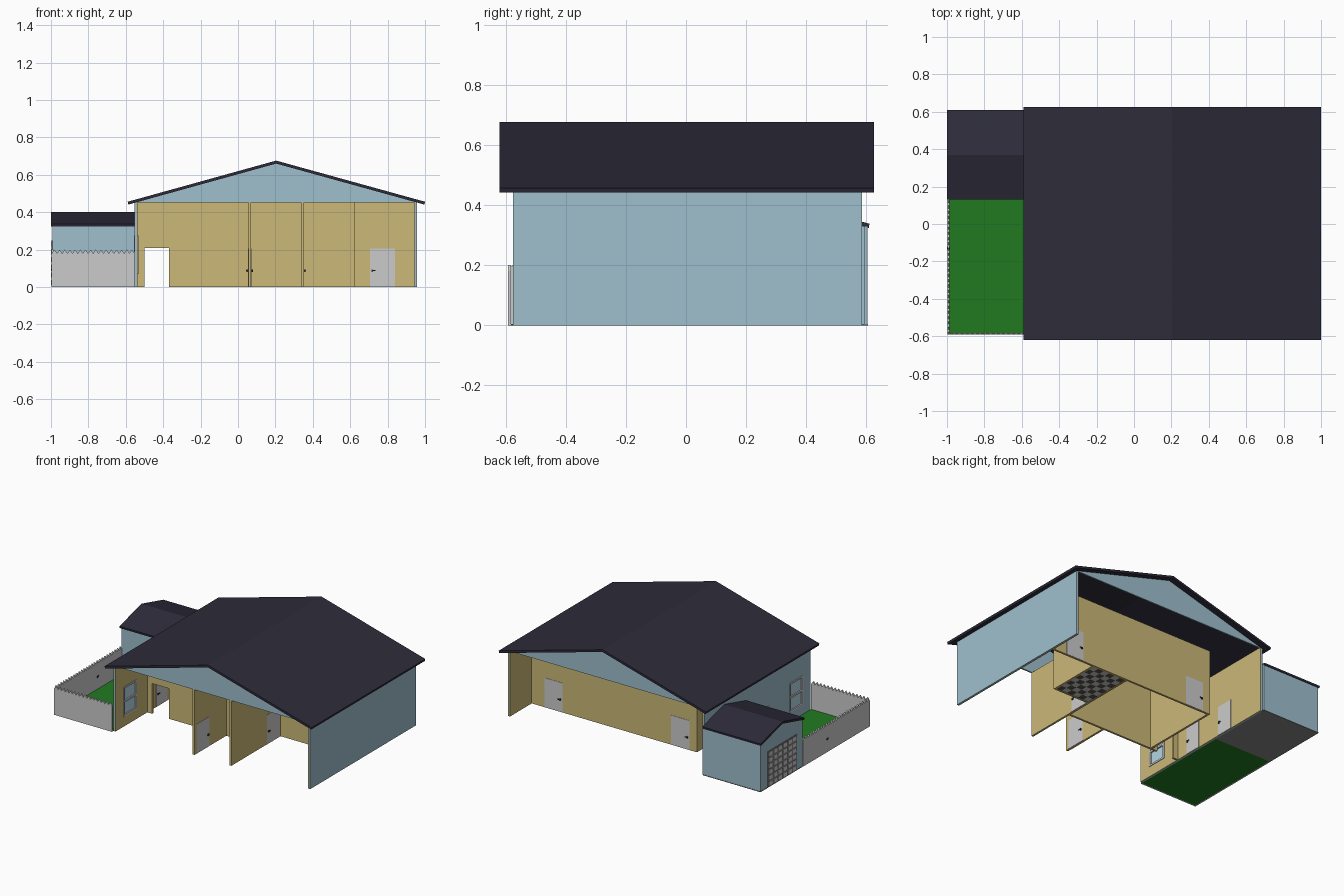
import bpy, bmesh

if "Cube" in bpy.data.objects:
    bpy.data.objects.remove(bpy.data.objects["Cube"])


def material(name, hexcode):
    rgb = [int(hexcode[i:i + 2], 16) / 255 for i in (0, 2, 4)]
    lin = [c / 12.92 if c < 0.04 else ((c + 0.055) / 1.055) ** 2.4 for c in rgb]
    m = bpy.data.materials.new(name)
    m.use_nodes = True
    m.diffuse_color = (*lin, 1)
    m.node_tree.nodes["Principled BSDF"].inputs["Base Color"].default_value = (*lin, 1)
    return m


BLUE = material("pale blue siding", "9fbfce")
TAN = material("tan plaster", "cbb878")
ROOF = material("dark slate roof", "2d2b39")
GREY = material("light grey paint", "cbcbcb")
LAWN = material("green lawn", "217a21")
METAL = material("dark metal", "3a3a3e")
GLASS = material("window glass", "b4d6e6")
CONCRETE = material("mid grey concrete", "858585")
TILE = material("dark tile", "5a5448")


def finish(name, bm, *mats):
    bmesh.ops.recalc_face_normals(bm, faces=bm.faces)
    mesh = bpy.data.meshes.new(name)
    bm.to_mesh(mesh)
    bm.free()
    for m in mats:
        mesh.materials.append(m)
    ob = bpy.data.objects.new(name, mesh)
    bpy.context.collection.objects.link(ob)
    return ob


def prism(name, pts, axis, a, b, mat):
    """Extrude a (horizontal, z) profile from a to b along x or y."""
    bm = bmesh.new()
    place = (lambda h, z, d: (d, h, z)) if axis == "x" else (lambda h, z, d: (h, d, z))
    face = bm.faces.new([bm.verts.new(place(h, z, a)) for h, z in pts])
    new = bmesh.ops.extrude_face_region(bm, geom=[face])["geom"]
    shift = (b - a, 0, 0) if axis == "x" else (0, b - a, 0)
    bmesh.ops.translate(bm, vec=shift, verts=[g for g in new if isinstance(g, bmesh.types.BMVert)])
    return finish(name, bm, mat)


def box(name, x, y, z, mat):
    pts = [(x[0], z[0]), (x[1], z[0]), (x[1], z[1]), (x[0], z[1])]
    return prism(name, pts, "y", y[0], y[1], mat)


def slab(name, axis, pos, half, span, z, mat):
    """Upright panel centred on pos along its axis."""
    depth = (pos - half, pos + half)
    if axis == "x":
        return box(name, depth, span, z, mat)
    return box(name, span, depth, z, mat)


def door(name, axis, pos, a, b, knob_low=True, half=0.009):
    slab(name, axis, pos, half, (a, b), (0.001, 0.205), GREY)
    k = a + 0.014 if knob_low else b - 0.014
    s = 1 if knob_low else -1
    slab(name + "_knob", axis, pos, half + 0.008, (k - 0.004, k + 0.004), (0.081, 0.093), METAL)
    for side in (-1, 1):
        lever = sorted((k, k + s * 0.016))
        slab(name + "_lever", axis, pos + side * (half + 0.007), 0.002, lever, (0.085, 0.091), METAL)


H = 0.455           # wall height
T = 0.007           # half thickness of inner walls
FRONT, BACK = -0.575, 0.585

# Side walls: blue outside, tan inside
for name, outer, mid, inner in (("right", 0.957, 0.947, 0.941), ("left", -0.553, -0.543, -0.537)):
    openings = [] if name == "right" else [(-0.49, -0.345)]
    for layer, mat, x in (("siding", BLUE, sorted((outer, mid))), ("plaster", TAN, sorted((mid, inner)))):
        y = FRONT
        for a, b in openings:
            box(f"{name}_wall_{layer}", x, (y, a), (0, H), mat)
            box(f"{name}_wall_{layer}_sill", x, (a, b), (0, 0.07), mat)
            box(f"{name}_wall_{layer}_head", x, (a, b), (0.275, H), mat)
            y = b
        box(f"{name}_wall_{layer}", x, (y, BACK), (0, H), mat)

# Gables and main roof
for name, y in (("front_gable", FRONT), ("back_gable", BACK - 0.01)):
    prism(name, [(-0.553, H - 0.003), (0.957, H - 0.003), (0.202, 0.662)], "y", y, y + 0.01, BLUE)
prism("main_roof", [(-0.59, 0.456), (0.204, 0.676), (1.0, 0.456), (0.996, 0.441),
                    (0.204, 0.660), (-0.586, 0.441)], "y", -0.62, 0.625, ROOF)

# Inner walls
slab("rear_wall", "y", 0.34, T, (-0.327, 0.941), (0, H), TAN)
slab("hall_wall", "x", -0.32, T, (-0.22, 0.34), (0, H), TAN)
slab("front_partition_wall", "x", 0.062, T, (FRONT, -0.22), (0, H), TAN)
slab("centre_wall", "x", 0.345, T, (FRONT, 0.34), (0, H), TAN)
slab("washroom_front_wall", "y", -0.03, T, (0.345, 0.622), (0, H), TAN)
slab("washroom_side_wall", "x", 0.615, T, (-0.03, 0.34), (0, H), TAN)

# Cross wall with an open doorway
slab("cross_wall", "y", -0.22, T, (-0.37, 0.345), (0, H), TAN)
slab("cross_wall_jamb", "y", -0.22, T, (-0.54, -0.50), (0, H), TAN)
slab("cross_wall_head", "y", -0.22, T, (-0.50, -0.37), (0.21, H), TAN)

# Doors
door("rear_right_door", "y", 0.34, 0.705, 0.84)
door("rear_left_door", "y", 0.34, -0.27, -0.13)
door("front_room_door", "x", 0.062, -0.55, -0.415, False)
door("centre_door", "x", 0.345, -0.185, -0.045)
door("lawn_door", "x", -0.545, -0.13, -0.01, True, 0.010)
door("shed_door", "x", -0.545, 0.175, 0.30, True, 0.010)

# Sash window
wx = -0.545
slab("window_glass", "x", wx, 0.003, (-0.49, -0.345), (0.07, 0.275), GLASS)
for y in (-0.49, -0.357):
    slab("window_stile", "x", wx, 0.012, (y, y + 0.012), (0.07, 0.275), GREY)
for z in (0.07, 0.167, 0.263):
    slab("window_rail", "x", wx, 0.012, (-0.49, -0.345), (z, z + 0.012), GREY)

# Checkered washroom floor
nx, ny = 6, 8
bm = bmesh.new()
bmesh.ops.create_grid(bm, x_segments=nx, y_segments=ny, size=0.5)
for f in bm.faces:
    c = f.calc_center_median()
    f.material_index = (int((c.x + 0.5) * nx) + int((c.y + 0.5) * ny)) % 2
floor = finish("washroom_floor", bm, GREY, TILE)
floor.scale = (0.262, 0.356, 1)
floor.location = (0.481, 0.155, 0.002)

# Lawn and shed floor
box("lawn", (-0.99, -0.553), (-0.582, 0.135), (0, 0.004), LAWN)
box("shed_floor", (-0.995, -0.553), (0.135, 0.605), (0, 0.004), CONCRETE)

# Shed walls and roof
prism("shed_gable_wall", [(0.14, 0.004), (0.603, 0.004), (0.603, 0.327), (0.371, 0.388), (0.14, 0.327)],
      "x", -0.993, -0.983, BLUE)
box("shed_front_wall", (-0.99, -0.553), (0.14, 0.15), (0.004, 0.328), BLUE)
box("shed_back_wall", (-0.99, -0.55), (0.593, 0.603), (0.004, 0.328), BLUE)
prism("shed_roof", [(0.13, 0.338), (0.37, 0.402), (0.61, 0.338), (0.608, 0.324),
                    (0.37, 0.387), (0.132, 0.324)], "x", -1.0, -0.553, ROOF)

# Paneled shed garage door
y0, y1, top = 0.205, 0.525, 0.25
box("garage_door", (-0.996, -0.99), (y0, y1), (0.004, top), CONCRETE)
cols, rows = 6, 6
cw, rh = (y1 - y0) / cols, (top - 0.004) / rows
for i in range(cols):
    for j in range(rows):
        y, z = y0 + i * cw, 0.004 + j * rh
        box("garage_door_panel", (-0.999, -0.995), (y + 0.007, y + cw - 0.007),
            (z + 0.007, z + rh - 0.007), GREY)


# Fence with a saw-tooth top
def fence(name, axis, a, b, d0, d1):
    n = round((b - a) / 0.028)
    step = (b - a) / n
    pts = [(a, 0), (b, 0), (b, 0.18)]
    for i in range(n, 0, -1):
        pts += [(a + (i - 0.5) * step, 0.2), (a + (i - 1) * step, 0.18)]
    prism(name, pts, axis, d0, d1, GREY)


fence("front_fence", "y", -0.995, -0.553, -0.592, -0.582)
fence("side_fence", "x", -0.592, 0.14, -0.996, -0.987)
box("gate_handle", (-1.0, -0.983), (-0.135, -0.12), (0.085, 0.097), METAL)
